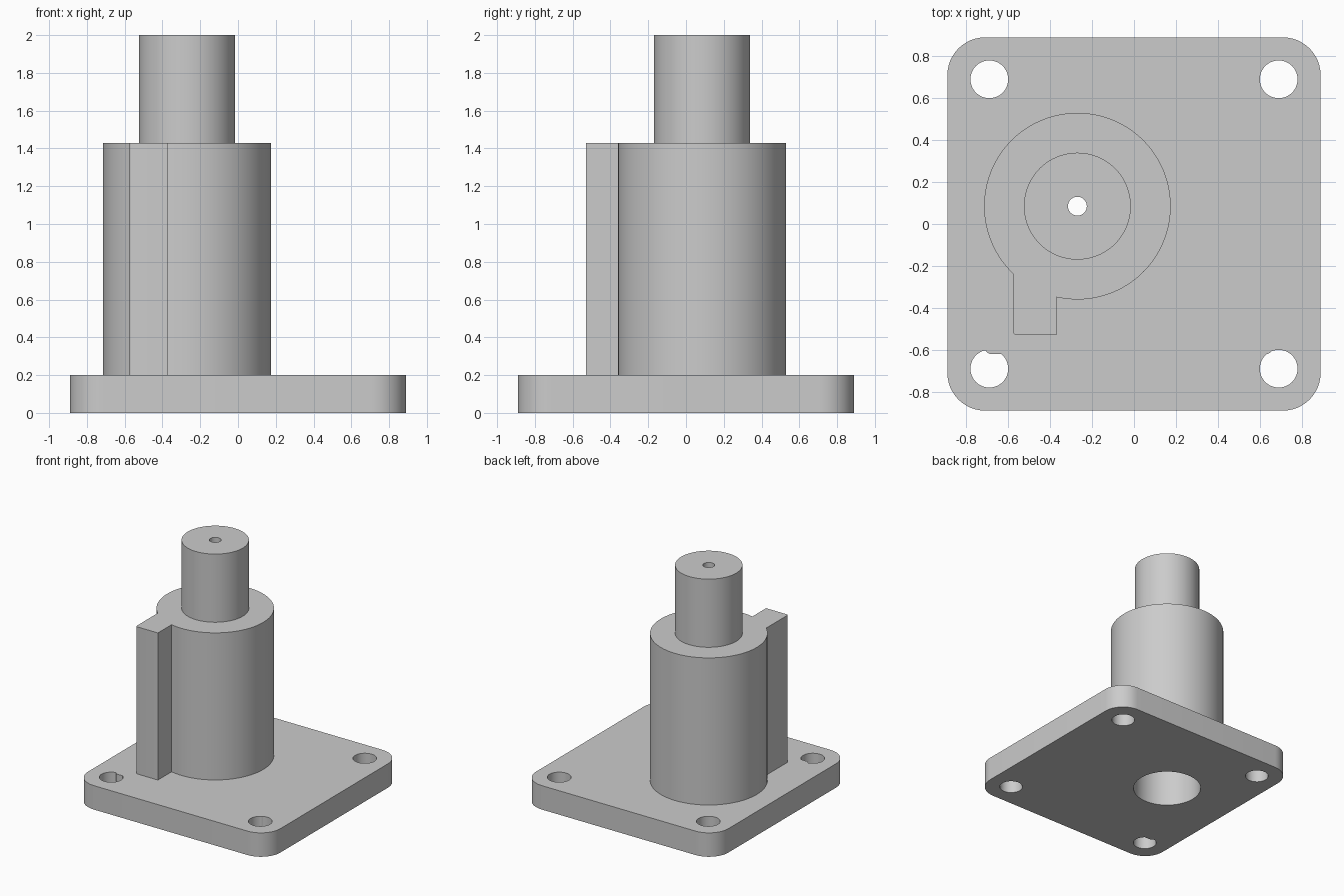
import bpy, bmesh
from math import sin, cos, pi, radians, atan2, sqrt

cube = bpy.data.objects.get("Cube")
if cube:
    bpy.data.objects.remove(cube, do_unlink=True)

grey = bpy.data.materials.new("plain grey")
grey.use_nodes = True
colour = (0.6, 0.6, 0.6, 1)
grey.diffuse_color = colour
grey.node_tree.nodes["Principled BSDF"].inputs["Base Color"].default_value = colour

AXIS = (-0.27, 0.085)      # centre of the round column
PLATE_TOP, SHOULDER, TOP = 0.2, 1.43, 2.0


def arc(centre, radius, start, end, steps):
    return [(centre[0] + radius * cos(start + (end - start) * i / steps),
             centre[1] + radius * sin(start + (end - start) * i / steps))
            for i in range(steps + 1)]


def circle(centre, radius, steps=96):
    return arc(centre, radius, 0, 2 * pi, steps)[:-1]


def rounded_rectangle(x0, x1, y0, y1, r, steps=12):
    centres = [(x1 - r, y1 - r), (x0 + r, y1 - r), (x0 + r, y0 + r), (x1 - r, y0 + r)]
    return [p for i, c in enumerate(centres)
            for p in arc(c, r, i * pi / 2, (i + 1) * pi / 2, steps)]


def prism(name, outline, z0, z1):
    bm = bmesh.new()
    face = bm.faces.new([bm.verts.new((x, y, z0)) for x, y in outline])
    top = bmesh.ops.extrude_face_region(bm, geom=[face])["geom"]
    bmesh.ops.translate(bm, vec=(0, 0, z1 - z0),
                        verts=[v for v in top if isinstance(v, bmesh.types.BMVert)])
    bmesh.ops.recalc_face_normals(bm, faces=bm.faces)
    mesh = bpy.data.meshes.new(name)
    bm.to_mesh(mesh)
    bm.free()
    mesh.materials.append(grey)
    obj = bpy.data.objects.new(name, mesh)
    bpy.context.collection.objects.link(obj)
    return obj


def cut(target, cutter):
    bpy.ops.object.select_all(action='DESELECT')
    bpy.context.view_layer.objects.active = target
    target.select_set(True)
    mod = target.modifiers.new("cut", 'BOOLEAN')
    mod.operation, mod.solver, mod.object = 'DIFFERENCE', 'EXACT', cutter
    bpy.ops.object.modifier_apply(modifier=mod.name)
    bpy.data.objects.remove(cutter, do_unlink=True)


# Base plate with a socket and four bolt holes; a lip narrows the front two
plate = prism("base_plate", rounded_rectangle(-0.89, 0.89, -0.89, 0.89, 0.18), 0, PLATE_TOP)
for x in (-0.69, 0.69):
    for y in (-0.69, 0.69):
        hole = prism("bolt_hole", circle((x, y), 0.09, 48), -0.1, 0.3)
        if y < 0:
            cut(hole, prism("lip", rounded_rectangle(-0.71, 0.66, -0.62, 0.5, 0.03), -0.2, 0.4))
        cut(plate, hole)
cut(plate, prism("socket", circle(AXIS, 0.265), -0.1, 0.3))

# Round column with its square key rib in a single outline
R = 0.445
rib_left, rib_right, rib_front, soft = -0.575, -0.37, -0.53, 0.015


def rim_angle(x):
    dx = x - AXIS[0]
    return atan2(-sqrt(R * R - dx * dx), dx)


outline = arc(AXIS, R, rim_angle(rib_right), rim_angle(rib_left) + 2 * pi, 96)
outline += arc((rib_left + soft, rib_front + soft), soft, pi, 1.5 * pi, 4)
outline.append((rib_right, rib_front))
column = prism("column_with_rib", outline, PLATE_TOP, SHOULDER)
cut(column, prism("socket", circle(AXIS, 0.265), 0, 0.6))
cut(column, prism("vent", circle(AXIS, 0.045, 32), 0, TOP))

# Upper peg with the narrow vent running through it
peg = prism("upper_peg", circle(AXIS, 0.255), SHOULDER, TOP)
cut(peg, prism("vent", circle(AXIS, 0.045, 32), 1, TOP + 0.1))

for part in (plate, column, peg):
    bpy.ops.object.select_all(action='DESELECT')
    bpy.context.view_layer.objects.active = part
    part.select_set(True)
    bpy.ops.object.shade_smooth_by_angle(angle=radians(30))
